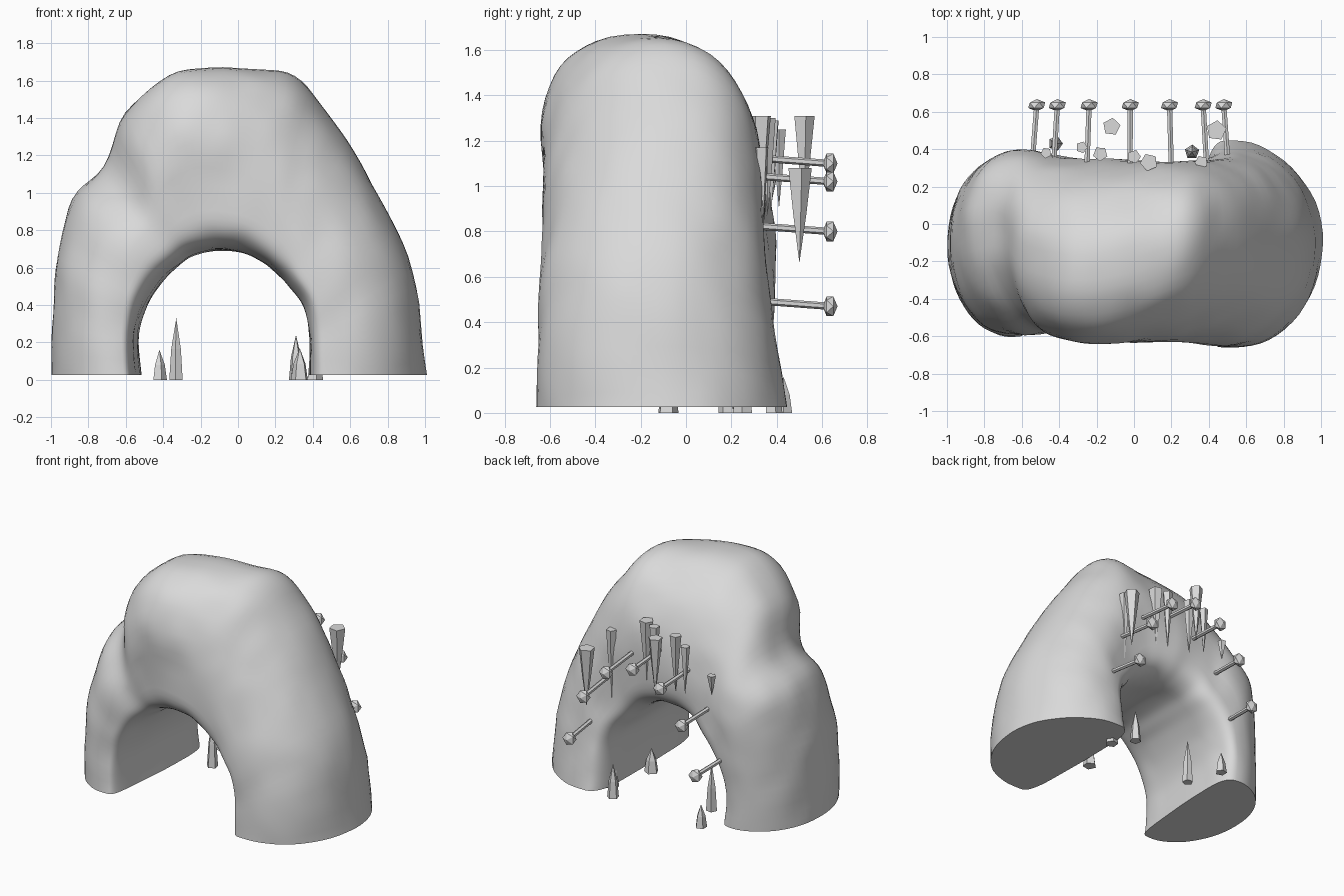
import bpy, bmesh, math
from mathutils import Vector, noise

cube = bpy.data.objects.get("Cube")
if cube:
    bpy.data.objects.remove(cube, do_unlink=True)

# One stone colour
stone = bpy.data.materials.new("grey_stone")
stone.use_nodes = True
GREY = (0.7, 0.7, 0.7, 1)
stone.diffuse_color = GREY
stone.node_tree.nodes["Principled BSDF"].inputs["Base Color"].default_value = GREY


def finish(bm, name, smooth=False):
    bmesh.ops.recalc_face_normals(bm, faces=bm.faces)
    mesh = bpy.data.meshes.new(name)
    bm.to_mesh(mesh)
    bm.free()
    mesh.materials.append(stone)
    obj = bpy.data.objects.new(name, mesh)
    bpy.context.collection.objects.link(obj)
    if smooth:
        bpy.ops.object.select_all(action='DESELECT')
        obj.select_set(True)
        bpy.context.view_layer.objects.active = obj
        bpy.ops.object.shade_smooth_by_angle(angle=math.radians(50))


def catmull(points, i, t):
    last = len(points) - 1
    a, b, c, d = (points[min(max(i + k, 0), last)] for k in (-1, 0, 1, 2))
    return 0.5 * (2 * b + (c - a) * t + (2 * a - 5 * b + 4 * c - d) * t ** 2
                  + (3 * b - a - 3 * c + d) * t ** 3)


def power(value, exponent):
    return math.copysign(abs(value) ** exponent, value)


# Arch stations: inner x, inner z, outer x, outer z, front y, back y, crest lean
STATIONS = [Vector(s) for s in (
    (-.525, .025, -1, .025, -.6, .38, 0),
    (-.54, .25, -.99, .35, -.59, .38, 0),
    (-.49, .41, -.96, .66, -.59, .39, .03),
    (-.4, .54, -.88, .97, -.59, .39, .08),
    (-.32, .61, -.72, 1.15, -.58, .37, .11),
    (-.25, .66, -.6, 1.43, -.6, .36, -.03),
    (-.15, .69, -.37, 1.63, -.62, .35, -.09),
    (-.07, .695, -.13, 1.665, -.63, .35, -.07),
    (.03, .68, .1, 1.655, -.63, .34, -.01),
    (.13, .63, .3, 1.615, -.63, .33, .06),
    (.2, .575, .48, 1.42, -.63, .33, .09),
    (.27, .5, .65, 1.16, -.64, .34, .07),
    (.35, .38, .82, .85, -.65, .37, .03),
    (.38, .22, .95, .5, -.65, .4, 0),
    (.38, .025, 1.01, .025, -.66, .445, 0))]
STEPS, SIDES = 5, 60


def arch_ring(bm, station, along, is_end):
    ix, iz, ox, oz, front, back, lean = station
    rise = math.sin(math.pi * along)
    inner, outer = Vector((ix, 0, iz)), Vector((ox, 0, oz))
    outward = (outer - inner).normalized()
    ring = []
    for k in range(SIDES):
        angle = math.tau * k / SIDES
        c, s = math.cos(angle), math.sin(angle)
        # The brow overhangs the front; the rear slopes away sooner
        if s < 0:
            widest = 0.24 + 0.22 * rise * (1 - along)
            roundness = 2 + 0.35 * rise if c > 0 else 5
        else:
            widest = 0.24 + 0.06 * rise
            roundness = 2 + 0.2 * rise if c > 0 else 3.7
        u, v = power(c, 2 / roundness), power(s, 2 / roundness)
        p = inner.lerp(outer, widest + u * (1 - widest if u > 0 else widest))
        # The tunnel flares slightly toward the front
        p -= outward * 0.03 * v * max(-u, 0) * (1 - along)
        p.y = (front + back) / 2 + (back - front) / 2 * v + lean * max(u, 0)
        bump = noise.noise_vector(p * 2.5) * 0.01 + noise.noise_vector(p * 6) * 0.007
        if is_end:
            bump.z = 0
            p.z = iz
        ring.append(bm.verts.new(p + bump))
    return ring


# Rock arch lofted through the stations
bm = bmesh.new()
rings = []
total = (len(STATIONS) - 1) * STEPS
for n in range(total + 1):
    i = min(n // STEPS, len(STATIONS) - 2)
    station = catmull(STATIONS, i, n / STEPS - i)
    rings.append(arch_ring(bm, station, n / total, n in (0, total)))
for a, b in zip(rings, rings[1:]):
    for k in range(SIDES):
        j = (k + 1) % SIDES
        bm.faces.new((a[k], a[j], b[j], b[k]))
bm.faces.new(rings[0])
bm.faces.new(rings[-1])
finish(bm, "rock_arch", smooth=True)


def spike(name, x, y, base_z, tip_z, radius, belly):
    """Five-sided spike from a flat base to a point, with a ring partway."""
    bm = bmesh.new()

    def ring(z, r):
        corners = [math.tau * k / 5 + x * 9 for k in range(5)]
        return [bm.verts.new((x + r * math.cos(a), y + r * math.sin(a), z))
                for a in corners]

    base = ring(base_z, radius)
    middle = ring((base_z + tip_z) / 2, radius * belly)
    tip = bm.verts.new((x, y, tip_z))
    bm.faces.new(base)
    for k in range(5):
        j = (k + 1) % 5
        bm.faces.new((base[k], base[j], middle[j], middle[k]))
        bm.faces.new((middle[k], middle[j], tip))
    finish(bm, name)


# Hanging spikes: x, y, base z, tip z, radius
for n, args in enumerate((
        (.44, .5, 1.08, .66, .055), (.36, .33, 1.17, .66, .036),
        (.08, .33, 1.31, .85, .048), (0, .36, 1.3, .87, .037),
        (-.12, .52, 1.31, .9, .048), (-.18, .375, 1.29, .88, .04),
        (-.28, .41, 1.25, .9, .032), (-.47, .38, 1.08, .94, .03))):
    spike(f"hanging_spike_{n + 1}", *args, belly=.55)

# Ground spikes: x, y, height, radius
for n, (x, y, height, radius) in enumerate((
        (-.42, .43, .16, .04), (-.33, .18, .33, .038), (.31, .385, .24, .04),
        (.33, -.08, .17, .048), (.41, .25, .2, .045))):
    spike(f"ground_spike_{n + 1}", x, y, 0, height, radius, belly=.72)


def rod(bm, start, end, radius):
    axis = end - start
    matrix = axis.to_track_quat('Z', 'Y').to_matrix().to_4x4()
    matrix.translation = (start + end) / 2
    bmesh.ops.create_cone(bm, cap_ends=True, segments=6, radius1=radius,
                          radius2=radius, depth=axis.length, matrix=matrix)


# Torches fanned around the rear opening
for n, (x, z) in enumerate(((-.52, .47), (-.41, .8), (-.24, 1.02), (-.02, 1.1),
                            (.19, 1.02), (.37, .8), (.48, .47))):
    bm = bmesh.new()
    head = Vector((x, .635, z))
    rod(bm, Vector((x * 1.05, .3, z + .025)), head, .016)
    bulb = bmesh.ops.create_icosphere(bm, subdivisions=1, radius=.051)["verts"]
    for v in bulb:
        v.co = head + Vector((v.co.x, v.co.z * .65, v.co.y))
    finish(bm, f"torch_{n + 1}")
